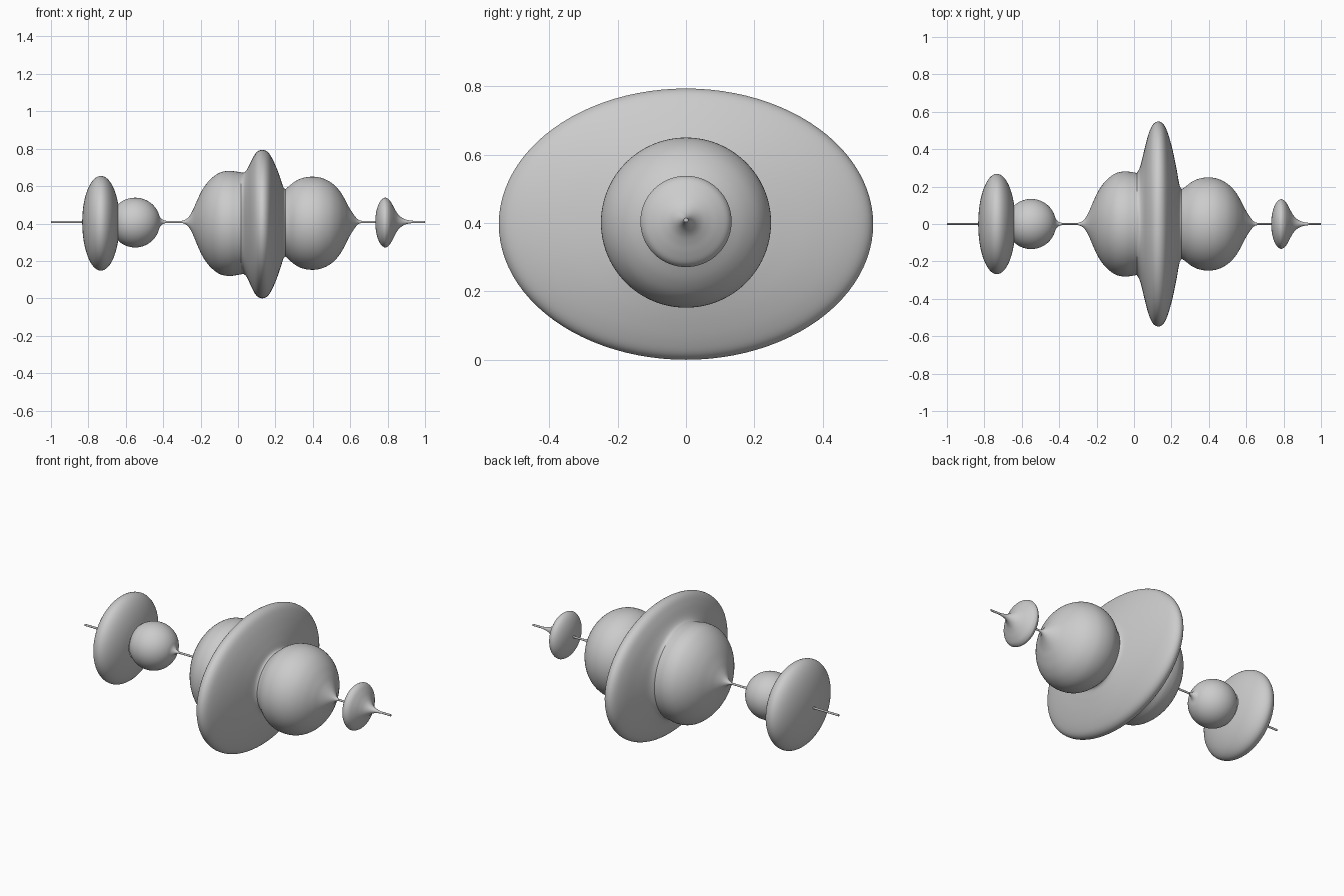
import bpy
from math import sin, cos, tau, radians
from mathutils import Vector

if "Cube" in bpy.data.objects:
    bpy.data.objects.remove(bpy.data.objects["Cube"])

SIDES = 96
ROD = 0.006
AXIS_Z = 0.409


def arc(cx, a, ry, rz, start, end, n=8):
    """Control points along half an ellipse; 0 is its left pole, 180 its right."""
    pts = []
    for i in range(n + 1):
        t = radians(start + (end - start) * i / n)
        pts.append((cx - a * cos(t), ry * sin(t), rz * sin(t)))
    return pts


def round_pts(*pairs):
    return [(x, r, r) for x, r in pairs]


def smooth(pts, steps=5):
    """Catmull-Rom curve through the control points."""
    p = [Vector(q) for q in pts]
    p = [p[0]] + p + [p[-1]]
    out = []
    for a, b, c, d in zip(p, p[1:], p[2:], p[3:]):
        for i in range(steps):
            t = i / steps
            out.append(0.5 * (2 * b + (c - a) * t + (2 * a - 5 * b + 4 * c - d) * t * t
                              + (3 * b - a - 3 * c + d) * t ** 3))
    return out + [p[-1]]


def turned(name, pts, curve=True, cap=False):
    """Loft elliptical rings along x."""
    rings = smooth(pts) if curve else pts
    verts, faces = [], []
    for x, ry, rz in rings:
        ry, rz = max(ry, 0.004), max(rz, 0.004)
        cz = AXIS_Z - 0.03 * rz
        verts += [(x, ry * cos(tau * k / SIDES), cz + rz * sin(tau * k / SIDES))
                  for k in range(SIDES)]
    for i in range(len(rings) - 1):
        for k in range(SIDES):
            a, b = i * SIDES + k, i * SIDES + (k + 1) % SIDES
            faces.append((a, b, b + SIDES, a + SIDES))
    if cap:
        n = len(verts) - SIDES
        faces += [tuple(reversed(range(SIDES))), tuple(range(n, n + SIDES))]
    mesh = bpy.data.meshes.new(name)
    mesh.from_pydata(verts, [], faces)
    ob = bpy.data.objects.new(name, mesh)
    bpy.context.collection.objects.link(ob)
    bpy.context.view_layer.objects.active = ob
    ob.select_set(True)
    bpy.ops.object.shade_smooth_by_angle(angle=radians(50))
    ob.select_set(False)


# thin rod sections between the beads
for i, (x0, x1) in enumerate([(-1, -0.832), (-0.385, -0.30), (0.66, 0.736), (0.935, 1)]):
    turned(f"rod_section_{i + 1}", [(x0, 0.005, ROD), (x1, 0.005, ROD)], False, True)

# left disc, cut where the small ball meets it
turned("left_disc", arc(-0.733, 0.1, 0.268, 0.253, 1.4, 157.5, 14))

# small ball flaring into the rod
turned("small_ball", arc(-0.55, 0.134, 0.134, 0.133, 46, 156, 9)
       + round_pts((-0.418, 0.028), (-0.403, 0.012), (-0.385, ROD)))

# rounded body left of the big flange
turned("left_body", round_pts(
    (-0.30, ROD), (-0.28, 0.013), (-0.26, 0.032), (-0.24, 0.068), (-0.22, 0.115),
    (-0.19, 0.178), (-0.15, 0.232), (-0.10, 0.27), (-0.05, 0.281), (-0.01, 0.277),
    (0.015, 0.273)))

# big oval flange
turned("oval_flange", [
    (0.015, 0.273, 0.273), (0.032, 0.305, 0.272), (0.05, 0.375, 0.292),
    (0.075, 0.473, 0.345), (0.10, 0.53, 0.384), (0.13, 0.548, 0.397),
    (0.16, 0.53, 0.384), (0.185, 0.473, 0.345), (0.21, 0.38, 0.287),
    (0.23, 0.28, 0.23), (0.243, 0.208, 0.19), (0.255, 0.186, 0.18)])

# large ball right of the flange
turned("right_body", [(0.255, 0.186, 0.18)] + round_pts(
    (0.275, 0.199), (0.31, 0.226), (0.35, 0.243), (0.40, 0.249), (0.45, 0.241),
    (0.50, 0.215), (0.54, 0.175), (0.57, 0.127), (0.59, 0.087), (0.61, 0.053),
    (0.63, 0.025), (0.645, 0.011), (0.66, ROD)))

# small right disc with a long flare
turned("right_disc", arc(0.79, 0.056, 0.133, 0.133, 3, 90) + round_pts(
    (0.808, 0.122), (0.825, 0.096), (0.84, 0.067), (0.855, 0.043), (0.875, 0.024),
    (0.90, 0.012), (0.935, ROD)))
